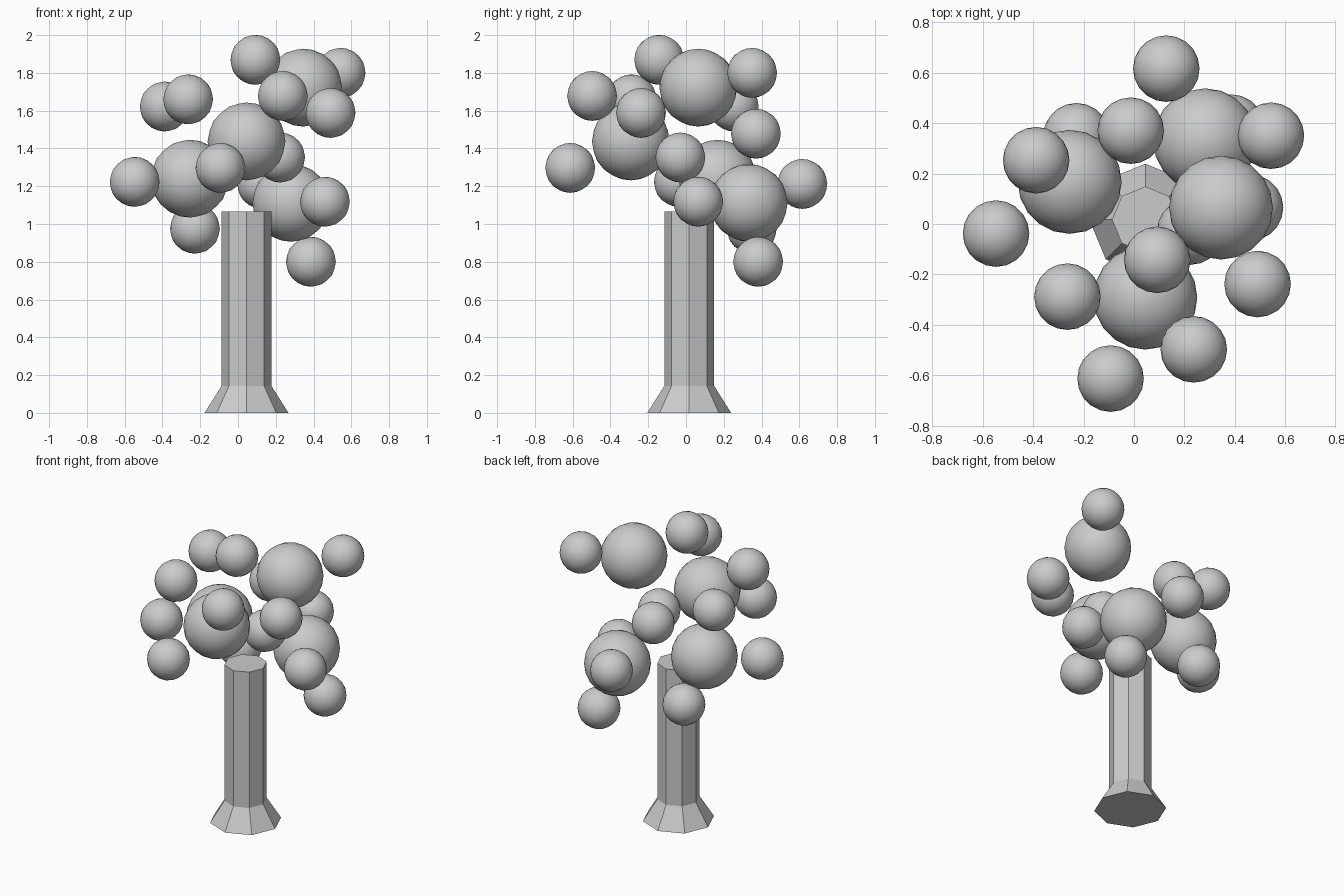
import bpy, bmesh
from math import pi, cos, sin

if "Cube" in bpy.data.objects:
    bpy.data.objects.remove(bpy.data.objects["Cube"])

CX, CY = 0.045, 0.017


def add_object(name, bm):
    mesh = bpy.data.meshes.new(name)
    bm.to_mesh(mesh)
    bm.free()
    obj = bpy.data.objects.new(name, mesh)
    bpy.context.collection.objects.link(obj)
    return obj


# Octagonal trunk with a flared foot
def trunk(profile, sides=8):
    bm = bmesh.new()
    rings = [[bm.verts.new((CX + r * cos(2 * pi * i / sides),
                            CY + r * sin(2 * pi * i / sides), z))
              for i in range(sides)] for r, z in profile]
    for low, high in zip(rings, rings[1:]):
        for i in range(sides):
            j = (i + 1) % sides
            bm.faces.new((low[i], low[j], high[j], high[i]))
    bm.faces.new(rings[0][::-1])
    bm.faces.new(rings[-1])
    add_object("trunk", bm)


# Round, smooth foliage clump
def clump(name, centre, radius):
    bm = bmesh.new()
    bmesh.ops.create_icosphere(bm, subdivisions=3, radius=radius)
    for f in bm.faces:
        f.smooth = True
    add_object(name, bm).location = centre


trunk([(0.222, 0), (0.132, 0.143), (0.132, 1.065)])

# Four main foliage masses
large = [(0.345, 0.065, 1.722), (0.045, -0.292, 1.437),
         (-0.255, 0.167, 1.24), (0.282, 0.332, 1.112)]
for i, c in enumerate(large):
    clump(f"large_foliage_{i + 1}", c, 0.206)

# Small clumps scattered around the masses
small = [
    (0.092, -0.142, 1.869), (0.543, 0.35, 1.80), (0.237, -0.497, 1.678),
    (0.49, -0.238, 1.588), (-0.388, 0.253, 1.622), (-0.264, -0.288, 1.66),
    (-0.093, -0.613, 1.297), (-0.547, -0.038, 1.223), (-0.228, 0.348, 0.975),
    (0.223, -0.03, 1.352), (0.46, 0.065, 1.118), (0.386, 0.382, 0.80),
    (0.128, 0.616, 1.212), (-0.013, 0.37, 1.478),
]
for i, c in enumerate(small):
    clump(f"small_foliage_{i + 1}", c, 0.132)
